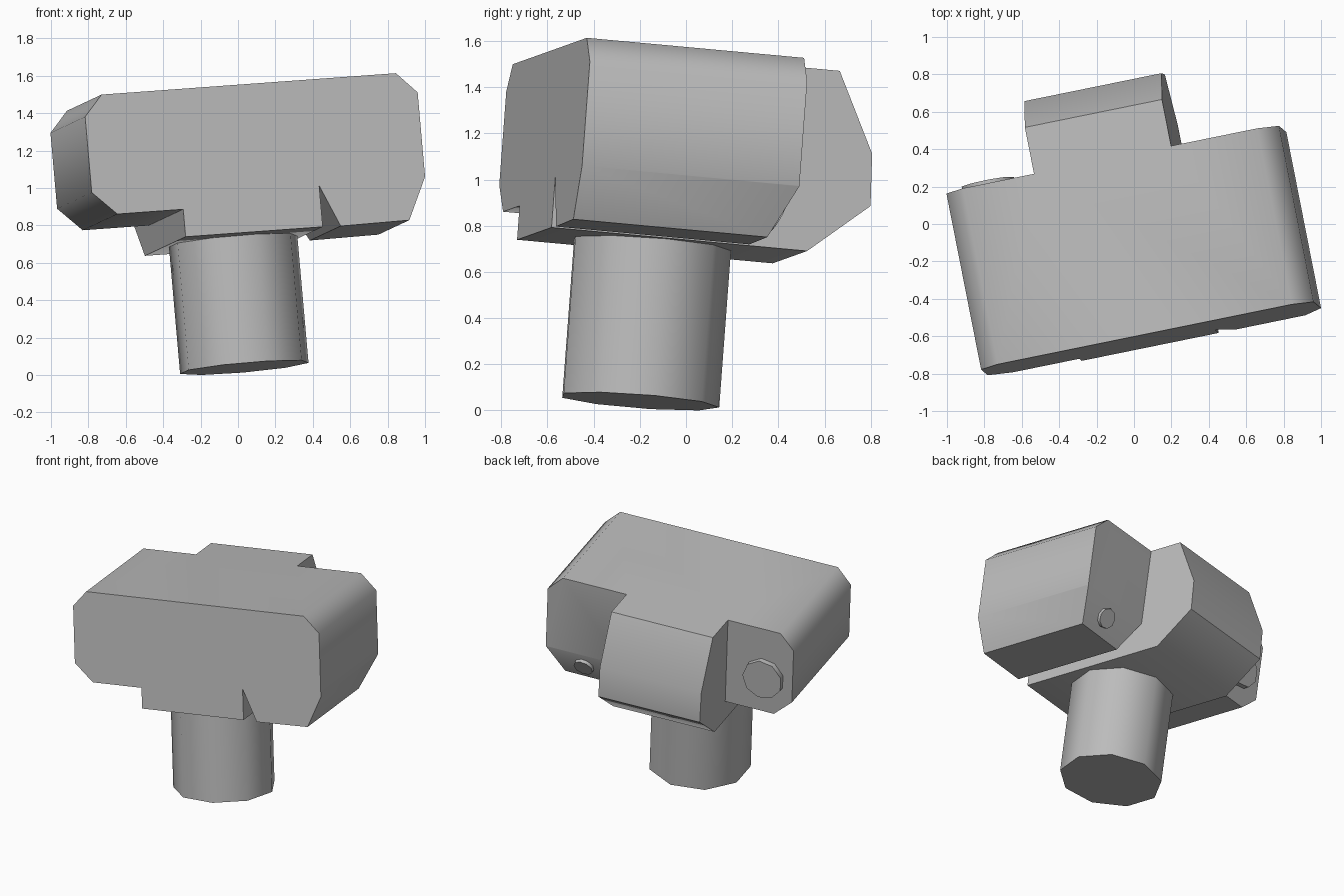
import bpy
import bmesh
import math
from mathutils import Matrix, Vector

cube = bpy.data.objects.get("Cube")
if cube:
    bpy.data.objects.remove(cube, do_unlink=True)

# Tilted frame of the whole model, with its origin at the foot of the stem
side = Vector((0.977, 0.199, 0.071)).normalized()
up = side.cross(Vector((-0.192, 0.977, -0.090))).normalized()
back = up.cross(side)
FRAME = Matrix.Translation((0.035, -0.205, 0.04)) @ Matrix((side, back, up)).transposed().to_4x4()

grey = bpy.data.materials.new("plain_grey")
grey.diffuse_color = (0.5, 0.5, 0.5, 1)
grey.use_nodes = True
for node in grey.node_tree.nodes:
    if node.type == 'BSDF_PRINCIPLED':
        node.inputs["Base Color"].default_value = (0.5, 0.5, 0.5, 1)


def add_object(name, bm):
    bmesh.ops.recalc_face_normals(bm, faces=bm.faces[:])
    mesh = bpy.data.meshes.new(name)
    bm.to_mesh(mesh)
    bm.free()
    mesh.materials.append(grey)
    obj = bpy.data.objects.new(name, mesh)
    bpy.context.collection.objects.link(obj)
    obj.matrix_world = FRAME
    return obj


def prism(name, profile, place, start, end, cut=None):
    """Extrude a profile; place(a, b, t) maps profile and depth to a point."""
    bm = bmesh.new()
    face = bm.faces.new([bm.verts.new(place(a, b, start)) for a, b in profile])
    moved = bmesh.ops.extrude_face_region(bm, geom=[face])["geom"]
    shift = Vector(place(0, 0, end)) - Vector(place(0, 0, start))
    bmesh.ops.translate(bm, vec=shift, verts=[g for g in moved if isinstance(g, bmesh.types.BMVert)])
    if cut:
        bmesh.ops.bisect_plane(bm, geom=bm.verts[:] + bm.edges[:] + bm.faces[:],
                               plane_co=cut[0], plane_no=cut[1], clear_outer=True)
        bmesh.ops.holes_fill(bm, edges=[e for e in bm.edges if e.is_boundary], sides=0)
    return add_object(name, bm)


def drum(name, centre, axis, radius, low, high, sides=9):
    """Low-poly cylinder along an axis, spanning low to high from its centre."""
    bm = bmesh.new()
    bmesh.ops.create_cone(bm, cap_ends=True, segments=sides, radius1=radius,
                          radius2=radius, depth=high - low,
                          matrix=Matrix.Rotation(math.pi / 2, 4, 'Z'))
    turn = Vector(axis).to_track_quat('Z', 'Y').to_matrix().to_4x4()
    bm.transform(Matrix.Translation(centre) @ turn @ Matrix.Translation((0, 0, (low + high) / 2)))
    return add_object(name, bm)


def smooth(obj, angle):
    bpy.ops.object.select_all(action='DESELECT')
    obj.select_set(True)
    bpy.context.view_layer.objects.active = obj
    bpy.ops.object.shade_smooth_by_angle(angle=math.radians(angle))


def across(a, b, t):
    return (a, t, b)


def along(a, b, t):
    return (t, a, b)


FRONT, REAR, TOP = -0.517, 0.446, 1.476

# Centre block, reaching furthest back
body = prism("body", [(FRONT, TOP), (0.70, TOP), (0.87, 1.13), (0.88, 0.903),
                      (0.616, 0.683), (FRONT, 0.683)], along, -0.363, 0.387)

# Short side block
left_part = prism("short_side_block", [(-0.30, TOP), (-0.752, TOP), (-0.852, 1.364), (-0.852, 0.956),
                                       (-0.723, 0.831), (-0.30, 0.831)], across, FRONT, REAR)

# Tall side block, split from the centre by a wedge and cut at its lower back
slope = Vector((0, 0.907, -0.42))
tall_part = prism("tall_side_block", [(0.30, TOP), (0.858, TOP), (0.967, 1.365), (0.967, 0.911),
                                      (0.861, 0.685), (0.485, 0.68), (0.387, 0.905), (0.30, 0.905)],
                  across, FRONT, REAR, cut=((0, REAR, 0.908), slope))

# Merge the three blocks into one solid
for part in (left_part, tall_part):
    mod = body.modifiers.new("merge", 'BOOLEAN')
    mod.operation = 'UNION'
    mod.solver = 'EXACT'
    mod.object = part
bpy.context.view_layer.update()
merged = bpy.data.meshes.new_from_object(body.evaluated_get(bpy.context.evaluated_depsgraph_get()))
body.modifiers.clear()
body.data = merged
for part in (left_part, tall_part):
    bpy.data.objects.remove(part, do_unlink=True)
bm = bmesh.new()
bm.from_mesh(merged)
bmesh.ops.remove_doubles(bm, verts=bm.verts[:], dist=0.0005)
bmesh.ops.dissolve_limit(bm, angle_limit=math.radians(1), verts=bm.verts[:], edges=bm.edges[:])
bm.to_mesh(merged)
bm.free()
smooth(body, 50)

# Stem below and the two round studs behind
smooth(drum("stem", (0, 0, 0), (0, 0, 1), 0.35, 0, 0.72), 50)
smooth(drum("large_stud", (-0.644, REAR, 1.10), (0, 1, 0), 0.145, -0.03, 0.04), 50)
smooth(drum("small_stud", (0.70, 0.395, 0.80), slope, 0.07, -0.03, 0.025), 50)
